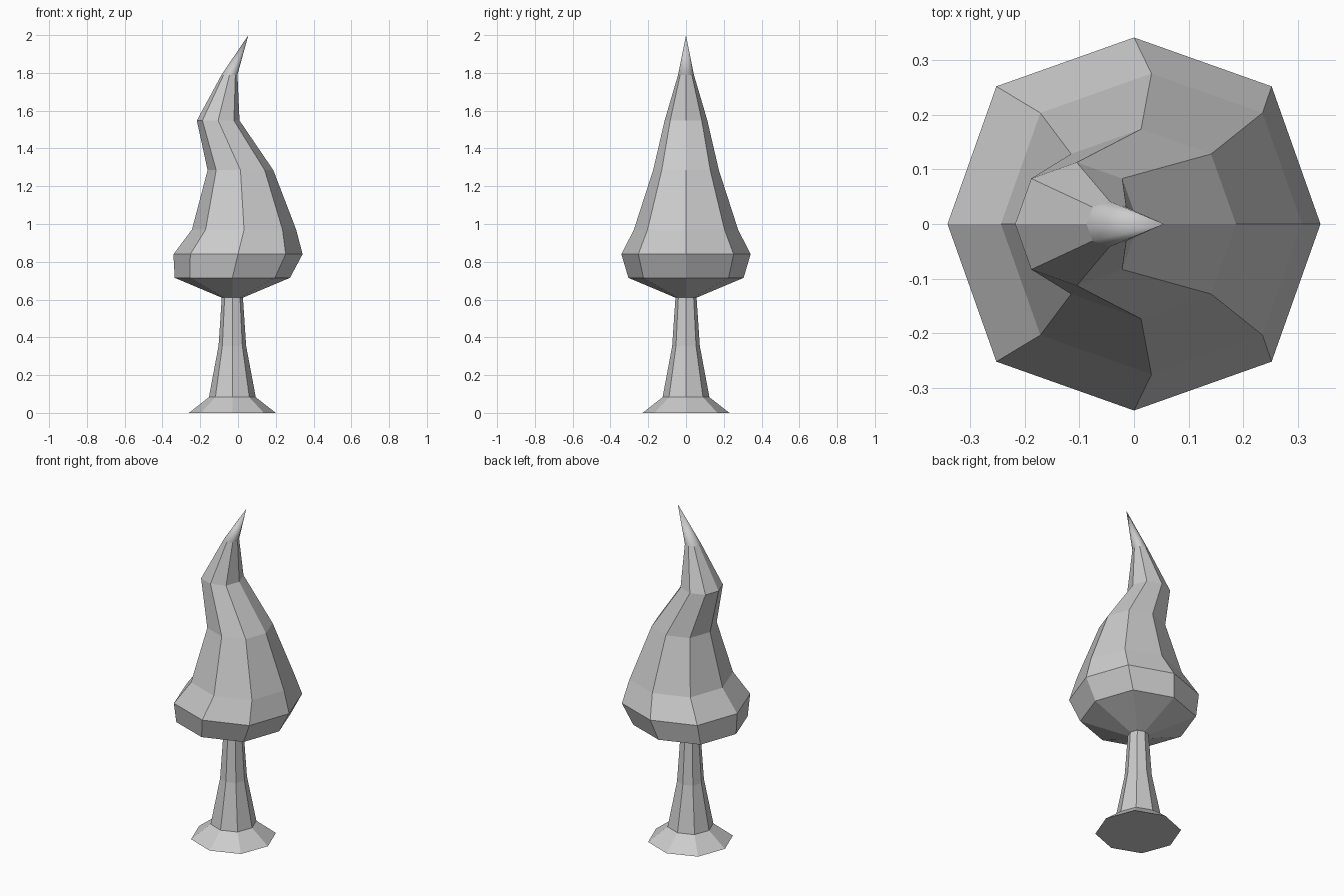
import bpy, bmesh
from math import cos, sin, pi

if "Cube" in bpy.data.objects:
    bpy.data.objects.remove(bpy.data.objects["Cube"])


def loft(name, rings, diag, tip=None, close_bottom=False):
    """Stack eight-sided rings (centre x, radius, z); optional smooth pointed tip."""
    bm = bmesh.new()
    loops = []
    for cx, r, z in rings:
        loop = []
        for i in range(8):
            k = r * (diag * 2 ** 0.5 if i % 2 else 1)
            a = i * pi / 4
            loop.append(bm.verts.new((cx + k * cos(a), k * sin(a), z)))
        loops.append(loop)
    for lo, hi in zip(loops, loops[1:]):
        for i in range(8):
            j = (i + 1) % 8
            bm.faces.new((lo[i], lo[j], hi[j], hi[i]))
    if close_bottom:
        bm.faces.new(loops[0][::-1])
    if tip:
        apex = bm.verts.new(tip)
        top = loops[-1]
        for i in range(8):
            bm.faces.new((top[i], top[(i + 1) % 8], apex)).smooth = True
        # crease between the flat foliage and the smooth tip
        for e in bm.edges:
            if e.verts[0] in top and e.verts[1] in top:
                e.smooth = False
    bm.normal_update()
    me = bpy.data.meshes.new(name)
    bm.to_mesh(me)
    bm.free()
    ob = bpy.data.objects.new(name, me)
    bpy.context.collection.objects.link(ob)
    return ob


# Trunk with flared foot
loft("trunk", [(-0.03, 0.23, 0.0), (-0.03, 0.124, 0.083),
               (-0.03, 0.073, 0.355), (-0.03, 0.056, 0.61)],
     0.725, close_bottom=True)

# Swaying foliage ending in a bent point
loft("foliage", [(-0.03, 0.056, 0.61), (-0.03, 0.305, 0.715),
                 (0.0, 0.342, 0.84), (0.032, 0.276, 0.97),
                 (0.013, 0.174, 1.285), (-0.105, 0.113, 1.548),
                 (-0.045, 0.042, 1.79)],
     0.738, tip=(0.055, 0.0, 2.0))
